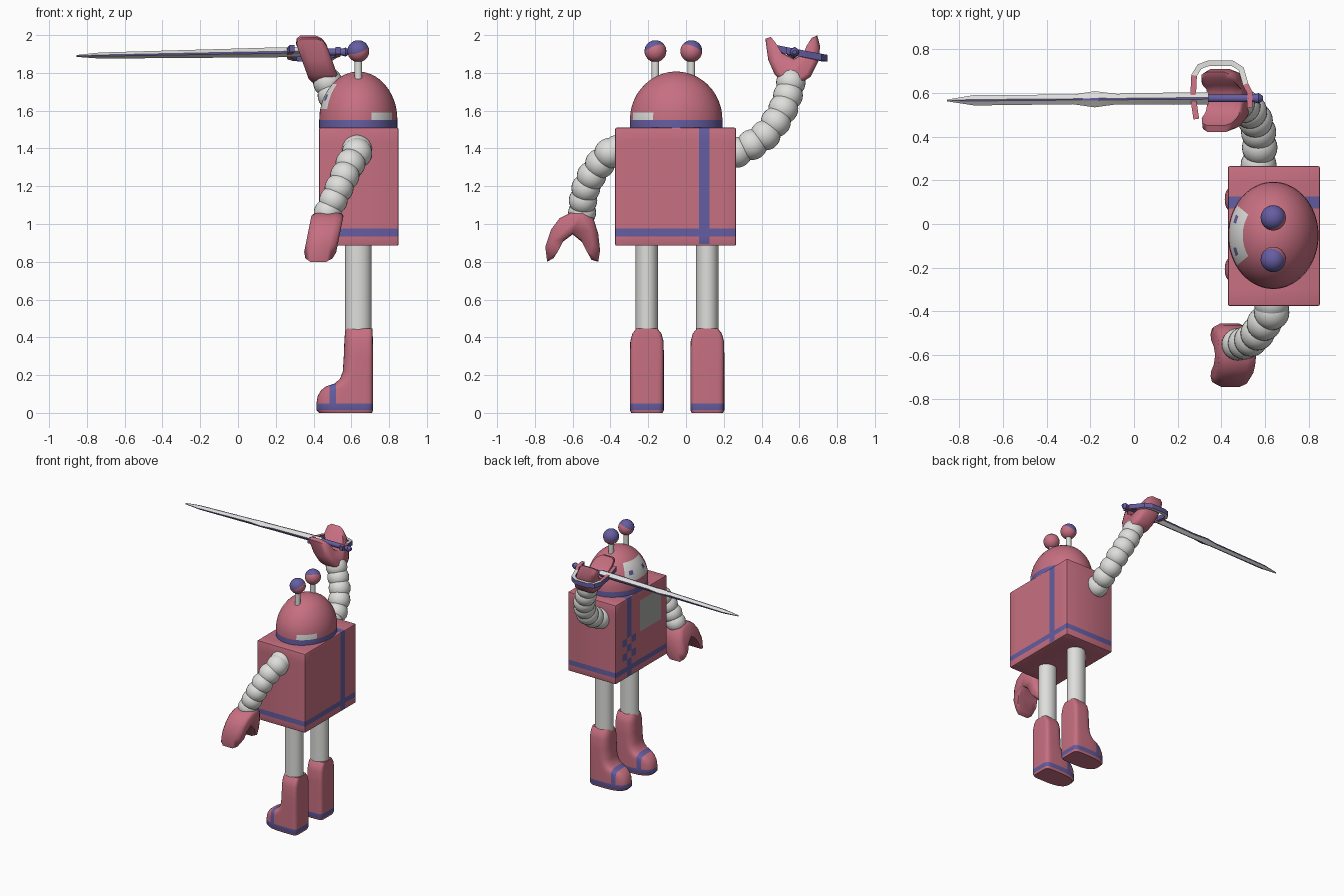
import bpy, bmesh, math
from mathutils import Vector, Matrix

if "Cube" in bpy.data.objects:
    bpy.data.objects.remove(bpy.data.objects["Cube"])


def material(name, rgb):
    m = bpy.data.materials.new(name)
    m.use_nodes = True
    m.diffuse_color = (*rgb, 1)
    m.node_tree.nodes["Principled BSDF"].inputs["Base Color"].default_value = (*rgb, 1)
    return m


PINK, BLUE, WHITE, GREY = range(4)
MATS = [material("rose pink", (0.57, 0.16, 0.22)), material("violet blue", (0.13, 0.11, 0.36)),
        material("off white", (0.73, 0.73, 0.71)), material("panel grey", (0.40, 0.41, 0.39))]


def finish(name, bm, rule, angle=40):
    """Turn a bmesh into an object; rule(centre, normal) picks each face's colour."""
    bmesh.ops.recalc_face_normals(bm, faces=bm.faces)
    bm.normal_update()
    for f in bm.faces:
        f.material_index = rule(f.calc_center_median(), f.normal) if callable(rule) else rule
    mesh = bpy.data.meshes.new(name)
    bm.to_mesh(mesh)
    bm.free()
    for m in MATS:
        mesh.materials.append(m)
    ob = bpy.data.objects.new(name, mesh)
    bpy.context.collection.objects.link(ob)
    bpy.ops.object.select_all(action='DESELECT')
    ob.select_set(True)
    bpy.context.view_layer.objects.active = ob
    bpy.ops.object.shade_smooth_by_angle(angle=math.radians(angle))
    return ob


def loft(rings):
    """Skin a row of equal closed rings and cap both ends."""
    bm = bmesh.new()
    rows = [[bm.verts.new(p) for p in ring] for ring in rings]
    n = len(rows[0])
    for a, b in zip(rows, rows[1:]):
        for i in range(n):
            j = (i + 1) % n
            bm.faces.new((a[i], a[j], b[j], b[i]))
    bm.faces.new(rows[0])
    bm.faces.new(rows[-1])
    return bm


def cut(bm, axis, values):
    for v in values:
        co, no = Vector(), Vector()
        co[axis], no[axis] = v, 1
        bmesh.ops.bisect_plane(bm, geom=bm.verts[:] + bm.edges[:] + bm.faces[:],
                               plane_co=co, plane_no=no)


def cylinder(name, loc, rx, ry, z0, z1, colour):
    ring = [(loc[0] + rx * math.cos(i * math.tau / 24), loc[1] + ry * math.sin(i * math.tau / 24))
            for i in range(24)]
    return finish(name, loft([[(x, y, z) for x, y in ring] for z in (z0, z1)]), colour)


# Box body with stripes, chest panel and checker patch
CX, CY = 0.64, -0.055
STRIPE = (0.07, 0.125)
CHECK_Z = [0.975 + 0.056 * i for i in range(5)]


def body_colour(c, n):
    front = n.x < -0.9
    if 0.935 < c.z < 0.975 and abs(n.z) < 0.9:
        return BLUE
    if front and -0.30 < c.y < -0.04 and 1.19 < c.z < 1.435:
        return GREY
    in_stripe = STRIPE[0] < c.y < STRIPE[1]
    if front and 0.012 < c.y < 0.183 and CHECK_Z[0] < c.z < CHECK_Z[-1]:
        row = int((c.z - CHECK_Z[0]) / 0.056)
        return BLUE if in_stripe == (row % 2 == 0) else PINK
    return BLUE if in_stripe and n.z > -0.3 and abs(n.y) < 0.5 else PINK


bm = bmesh.new()
bmesh.ops.create_cube(bm, size=1, matrix=Matrix.Translation((CX, CY, 1.1975)) @
                      Matrix.Diagonal((0.42, 0.64, 0.625, 1)))
bmesh.ops.bevel(bm, geom=bm.edges[:], offset=0.008, segments=2, affect='EDGES', profile=0.5)
cut(bm, 2, [0.935, 1.19, 1.435] + CHECK_Z)
cut(bm, 1, [-0.30, -0.04, 0.012, 0.183, *STRIPE])
finish("body", bm, body_colour, 30)

# Domed head with visor, eyes and side panel
HX, HY, BASE, RX, RY, RZ = 0.637, -0.052, 1.55, 0.207, 0.245, 0.257
levels = [1.55, 1.59, 1.61, 1.632, 1.655, 1.685, 1.712, 1.74, 1.76, 1.78, 1.794, 1.803, 1.8065]


def head_ring(z):
    k = math.sqrt(max(0, 1 - (max(z - BASE, 0) / RZ) ** 2))
    return [(HX + RX * k * math.cos(i * math.tau / 72), HY + RY * k * math.sin(i * math.tau / 72), z)
            for i in range(72)]


def head_colour(c, n):
    a = math.degrees(math.atan2((c.y - HY) / RY, (c.x - HX) / RX))
    off = 180 - abs(a)
    if c.z < BASE:
        return BLUE
    if 1.61 < c.z < 1.74 and off < 35:
        return BLUE if 1.655 < c.z < 1.685 and 15 < off < 25 else WHITE
    return WHITE if c.z < 1.59 and -70 < a < -30 else PINK


finish("head", loft([head_ring(z) for z in [1.505] + levels]), head_colour)

# Antennae with tilted two-tone balls
for side, y in (("left", 0.028), ("right", -0.162)):
    cylinder(side + "_antenna_stem", (HX, y), 0.02, 0.02, 1.75, 1.88, WHITE)
    centre = Vector((HX, y, 1.915))
    tilt = Vector((-0.3, 0.35 if y > 0 else -0.35, 0.88)).normalized()
    bm = bmesh.new()
    turn = Vector((0, 0, 1)).rotation_difference(tilt).to_matrix().to_4x4()
    bmesh.ops.create_uvsphere(bm, u_segments=24, v_segments=16, radius=0.058,
                              matrix=Matrix.Translation(centre) @ turn)
    finish(side + "_antenna_ball", bm,
           lambda c, n: BLUE if (c - centre).dot(tilt) > 0.01 else PINK)

# Legs and boots
# Boot sections: height, toe x, heel x, half width
SECTIONS = [(0.0, 0.43, 0.71, 0.083), (0.015, 0.415, 0.715, 0.09), (0.05, 0.415, 0.715, 0.09),
            (0.09, 0.422, 0.715, 0.09), (0.12, 0.44, 0.715, 0.09), (0.14, 0.465, 0.715, 0.09),
            (0.155, 0.51, 0.715, 0.09), (0.18, 0.54, 0.715, 0.09), (0.22, 0.555, 0.715, 0.09),
            (0.30, 0.56, 0.715, 0.09), (0.38, 0.563, 0.714, 0.088), (0.42, 0.566, 0.713, 0.077),
            (0.448, 0.572, 0.711, 0.055)]


def boot_ring(cy, z, toe, heel, half):
    pts, mid = [], max(toe + 0.07, 0.6)
    for i in range(40):
        c, s = math.cos(i * math.tau / 40), math.sin(i * math.tau / 40)
        p = 0.3 if c > 0 else 0.75
        reach = heel - mid if c > 0 else mid - toe
        pts.append((mid + math.copysign(abs(c) ** p, c) * reach,
                    cy + math.copysign(abs(s) ** p, s) * half, z))
    return pts


def boot_colour(c, n):
    sole = 0.015 < c.z < 0.05
    toe_band = 0.485 < c.x < 0.52 and 0.05 < c.z < 0.2
    return BLUE if sole or toe_band else PINK


for side, y in (("left", 0.113), ("right", -0.207)):
    cylinder(side + "_leg", (0.637, y), 0.07, 0.06, 0.38, 0.9, WHITE)
    bm = loft([boot_ring(y, *s) for s in SECTIONS])
    cut(bm, 0, [0.485, 0.52])
    finish(side + "_boot", bm, boot_colour)


# Segmented arms made of overlapping balls
def arm(name, points, r0, r1):
    bm = bmesh.new()
    for i, p in enumerate(points):
        r = r0 + (r1 - r0) * i / (len(points) - 1)
        bmesh.ops.create_uvsphere(bm, u_segments=24, v_segments=14, radius=r,
                                  matrix=Matrix.Translation(p))
    finish(name, bm, WHITE)


arm("left_arm", [(0.57, 0.27, 1.38), (0.575, 0.35, 1.42), (0.57, 0.42, 1.47), (0.555, 0.475, 1.54),
                 (0.53, 0.515, 1.61), (0.50, 0.54, 1.68), (0.475, 0.555, 1.75)], 0.082, 0.078)
arm("right_arm", [(0.63, -0.36, 1.39), (0.63, -0.405, 1.375), (0.595, -0.455, 1.32),
                  (0.565, -0.50, 1.255), (0.535, -0.53, 1.19), (0.505, -0.545, 1.125),
                  (0.475, -0.55, 1.06)], 0.082, 0.074)


# Claw mittens: a forked outline given rounded thickness
def hand(name, outline, centre, slope, half):
    rings = []
    for depth, k in ((-1, 0.72), (-0.85, 0.9), (-0.5, 1), (0.5, 1), (0.85, 0.9), (1, 0.72)):
        ring = []
        for y, z in outline:
            y, z = centre[1] + (y - centre[1]) * k, centre[2] + (z - centre[2]) * k
            ring.append((centre[0] + depth * half + slope * (z - centre[2]), y, z))
        rings.append(ring)
    finish(name, loft(rings), PINK, 60)


hand("right_hand", [(-0.61, 1.06), (-0.67, 1.03), (-0.715, 0.97), (-0.745, 0.88), (-0.735, 0.80),
                    (-0.70, 0.82), (-0.66, 0.90), (-0.60, 0.945), (-0.545, 0.90), (-0.50, 0.81),
                    (-0.465, 0.80), (-0.455, 0.86), (-0.465, 0.95), (-0.49, 1.03), (-0.54, 1.065)],
     (0.462, -0.60, 0.985), 0.2, 0.085)
hand("left_hand", [(0.60, 1.74), (0.53, 1.74), (0.47, 1.79), (0.435, 1.87), (0.42, 1.98),
                   (0.45, 1.99), (0.49, 1.92), (0.57, 1.875), (0.635, 1.91), (0.665, 1.985),
                   (0.695, 1.998), (0.71, 1.94), (0.70, 1.86), (0.66, 1.78)],
     (0.43, 0.57, 1.835), -0.36, 0.08)

# Sword blade: x, half width, half thickness
BLADE = [(-0.855, 0.004, 0.005), (-0.73, 0.024, 0.016), (-0.28, 0.022, 0.021), (-0.18, 0.037, 0.022),
         (-0.08, 0.024, 0.023), (0.18, 0.028, 0.026), (0.34, 0.028, 0.026)]
SHAPE = [(1, 0.2), (0.14, 1), (-0.14, 1), (-1, 0.2), (-1, -0.2), (-0.14, -1), (0.14, -1), (1, -0.2)]


def blade_axis(x):
    return 0.572 + 0.008 * x, 1.905 + 0.018 * x


rings = []
for x, w, h in BLADE:
    ay, az = blade_axis(x)
    rings.append([(x, ay + w * a, az + h * b) for a, b in SHAPE])
finish("sword_blade", loft(rings),
       lambda c, n: BLUE if abs(n.y) > 0.93 or abs(n.z) > 0.93 else WHITE, 20)
rings = [[(x, 0.575 + r * math.cos(i * math.tau / 12), 1.91 + r * math.sin(i * math.tau / 12))
          for i in range(12)] for x, r in ((0.28, 0.018), (0.55, 0.018), (0.57, 0.024), (0.59, 0.01))]
finish("sword_grip", loft(rings), BLUE)

# Curved hand guard strap
path = [Vector(p) for p in ((0.285, 0.48), (0.27, 0.58), (0.275, 0.68), (0.30, 0.72), (0.34, 0.735),
                            (0.45, 0.735), (0.49, 0.71), (0.51, 0.64), (0.53, 0.60), (0.53, 0.53))]
rings = []
for i, p in enumerate(path):
    t = (path[min(i + 1, len(path) - 1)] - path[max(i - 1, 0)]).normalized()
    side = Vector((-t.y, t.x)) * 0.013
    z = 1.91 - 0.2 * (p.y - 0.575)
    rings.append([(p.x + s * side.x, p.y + s * side.y, z + u)
                  for s, u in ((1, 0.018), (-1, 0.018), (-1, -0.018), (1, -0.018))])


def guard_colour(c, n):
    if abs(n.z) < 0.6:
        return BLUE
    return PINK if (c.x < 0.3 and c.y < 0.68) or c.x > 0.51 else WHITE


finish("sword_guard", loft(rings), guard_colour, 30)
